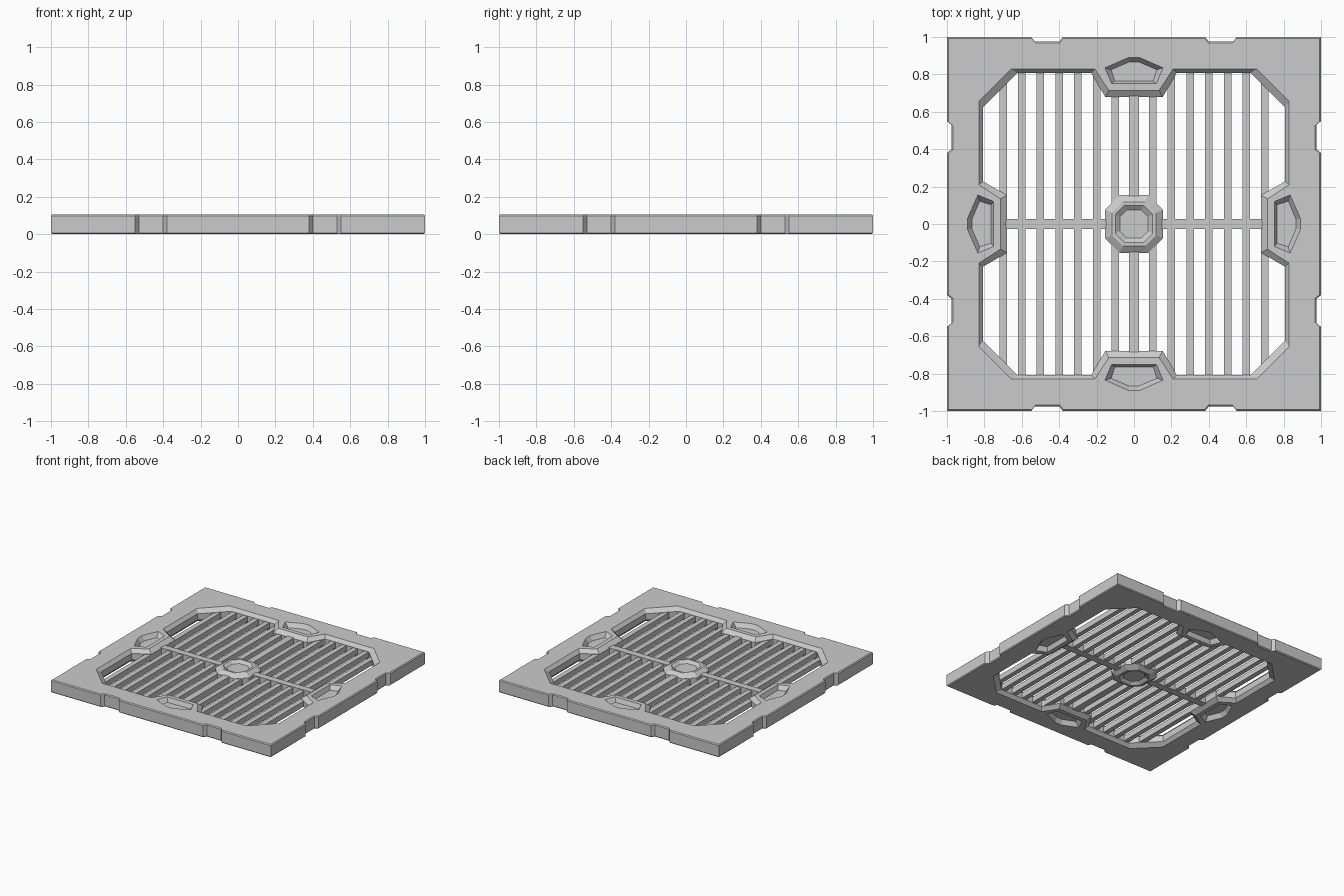
import bpy, bmesh

if "Cube" in bpy.data.objects:
    bpy.data.objects.remove(bpy.data.objects["Cube"])

H = 0.105
MID = H / 2


def ring4(side):
    """Repeat a left-to-right top side around all four sides."""
    pts = []
    for k in range(4):
        pts += side
        side = [(y, -x) for x, y in side]
    return pts


def loop(bm, pts, z):
    return [bm.verts.new((x, y, z)) for x, y in pts]


def wall(bm, a, b):
    n = len(a)
    for i in range(n):
        j = (i + 1) % n
        bm.faces.new((a[i], a[j], b[j], b[i]))


def stack(bm, levels):
    """Join successive (points, z) outlines with walls."""
    loops = [loop(bm, p, z) for p, z in levels]
    for a, b in zip(loops, loops[1:]):
        wall(bm, a, b)
    return loops


def fill(bm, loops):
    edges = [bm.edges.get((l[i - 1], l[i])) for l in loops for i in range(len(l))]
    bmesh.ops.triangle_fill(bm, edges=edges, use_beauty=True, normal=(0, 0, 1))


def finish(bm, name):
    """Mirror the upper half to the underside and make the object."""
    dup = bmesh.ops.duplicate(bm, geom=bm.verts[:] + bm.edges[:] + bm.faces[:])
    for g in dup["geom"]:
        if isinstance(g, bmesh.types.BMVert):
            g.co.z = H - g.co.z
    bmesh.ops.remove_doubles(bm, verts=bm.verts[:], dist=1e-5)
    bmesh.ops.recalc_face_normals(bm, faces=bm.faces[:])
    me = bpy.data.meshes.new(name)
    bm.to_mesh(me)
    bm.free()
    bpy.context.collection.objects.link(bpy.data.objects.new(name, me))


def mirror_side(half):
    return half + [(-x, y) for x, y in reversed(half)]


# Frame: notched border, bevelled opening with tabs, pocket in each tab
border = ring4([(-1, 1)] + mirror_side([(-.55, 1), (-.53, .975), (-.4, .975), (-.38, 1)]))
border_top = [(x * .993, y * .993) for x, y in border]
open_top = ring4(mirror_side([(-.655, .83), (-.21, .83), (-.135, .715)]))
open_low = ring4(mirror_side([(-.625, .807), (-.228, .807), (-.153, .678)]))
pocket_top = mirror_side([(-.12, .75), (-.155, .835), (-.03, .89)])
pocket_low = mirror_side([(-.103, .765), (-.122, .825), (-.024, .867)])

bm = bmesh.new()
outer = stack(bm, [(border, MID), (border, H - .007), (border_top, H)])
inner = stack(bm, [(open_low, MID), (open_low, .078), (open_top, H)])
rims = [outer[-1], inner[-1]]
for k in range(4):
    low, top = stack(bm, [(pocket_low, .07), (pocket_top, H)])
    bm.faces.new(low)
    rims.append(top)
    pocket_low = [(y, -x) for x, y in pocket_low]
    pocket_top = [(y, -x) for x, y in pocket_top]
fill(bm, rims)
finish(bm, "frame")


# Central hub: bevelled octagon with a shallow dish
def octagon(r):
    return ring4([(-r * .5, r), (r * .5, r)])


bm = bmesh.new()
hub = stack(bm, [(octagon(.155), MID), (octagon(.155), .078), (octagon(.118), H),
                 (octagon(.1), H), (octagon(.075), .085)])
bm.faces.new(hub[-1])
finish(bm, "centre_hub")


# Bars: simple boxes centred on mid height
def bar(name, x, sx, sy, top):
    bm = bmesh.new()
    rect = [(x - sx, -sy), (x - sx, sy), (x + sx, sy), (x + sx, -sy)]
    bm.faces.new(stack(bm, [(rect, MID), (rect, top)])[-1])
    finish(bm, name)


bar("cross_bar_long", 0, .028, .7, .082)
bar("cross_bar_wide", 0, .7, .028, .082)
ends = [.70, .795, .82, .82, .82, .82, .75]
for i, e in enumerate(ends):
    for s in (-1, 1):
        bar("grate_slat", s * (i + 1) * .1, .02, e, .075)
